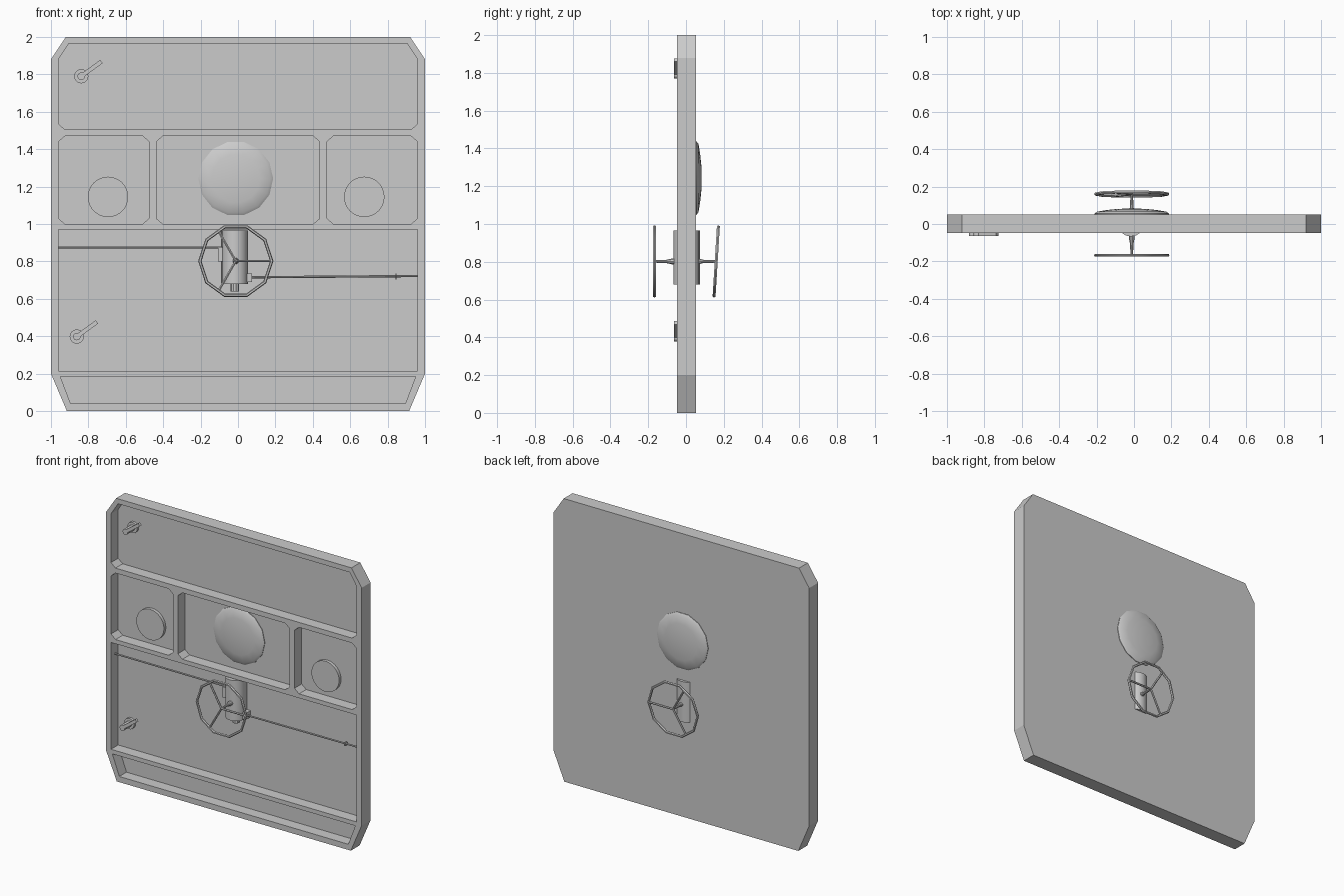
import bpy, bmesh, math
from mathutils import Matrix, Vector

if "Cube" in bpy.data.objects:
    bpy.data.objects.remove(bpy.data.objects["Cube"])

Y0, Y1, FLOOR = -0.047, 0.052, 0.033   # front face, back face, pocket floor


def finish(name, bm, smooth=False):
    bmesh.ops.recalc_face_normals(bm, faces=bm.faces)
    me = bpy.data.meshes.new(name)
    bm.to_mesh(me)
    bm.free()
    ob = bpy.data.objects.new(name, me)
    bpy.context.collection.objects.link(ob)
    if smooth:
        bpy.ops.object.select_all(action='DESELECT')
        ob.select_set(True)
        bpy.context.view_layer.objects.active = ob
        bpy.ops.object.shade_smooth_by_angle(angle=math.radians(35))
    return ob


def prism(bm, pts, y0, y1):
    """Extrude an x-z outline along y."""
    face = bm.faces.new([bm.verts.new((x, y0, z)) for x, z in pts])
    res = bmesh.ops.extrude_face_region(bm, geom=[face])
    verts = [v for v in res['geom'] if isinstance(v, bmesh.types.BMVert)]
    bmesh.ops.translate(bm, verts=verts, vec=(0, y1 - y0, 0))


def chamfered(x0, x1, z0, z1, bottom=(0.035, 0.03), top=(0.035, 0.03)):
    (a, b), (c, d) = bottom, top
    return [(x0 + a, z0), (x1 - a, z0), (x1, z0 + b), (x1, z1 - d),
            (x1 - c, z1), (x0 + c, z1), (x0, z1 - d), (x0, z0 + b)]


def lathe(bm, prof, start, axis, n):
    """Revolve (radius, height) points around an axis from start."""
    m = Matrix.Translation(start) @ Vector(axis).to_track_quat('Z', 'Y').to_matrix().to_4x4()
    rings = []
    for r, h in prof:
        if r == 0:
            rings.append([bm.verts.new(m @ Vector((0, 0, h)))])
        else:
            rings.append([bm.verts.new(m @ Vector((r * math.cos(2 * math.pi * i / n),
                                                   r * math.sin(2 * math.pi * i / n), h)))
                          for i in range(n)])
    for a, b in zip(rings, rings[1:]):
        for i in range(n):
            j = (i + 1) % n
            if len(a) == 1:
                bm.faces.new((a[0], b[i], b[j]))
            elif len(b) == 1:
                bm.faces.new((a[i], a[j], b[0]))
            else:
                bm.faces.new((a[i], a[j], b[j], b[i]))


def rod(bm, p, q, r, n=8, r2=None):
    d = Vector(q) - Vector(p)
    lathe(bm, [(0, 0), (r, 0), (r2 or r, d.length), (0, d.length)], p, d, n)


def box(bm, x0, x1, y0, y1, z0, z1):
    prism(bm, [(x0, z0), (x1, z0), (x1, z1), (x0, z1)], y0, y1)


# Door slab with pockets cut into the front
bm = bmesh.new()
prism(bm, chamfered(-1, 1, 0, 2, (0.085, 0.2), (0.08, 0.12)), Y0, Y1)
door = finish("door_slab", bm)
bm = bmesh.new()
pockets = [
    chamfered(-0.96, 0.96, 1.505, 1.965, top=(0.055, 0.085)),
    chamfered(-0.96, -0.475, 1.0, 1.47),
    chamfered(-0.437, 0.437, 1.0, 1.47),
    chamfered(0.475, 0.96, 1.0, 1.47),
    [(-0.96, 0.215), (0.96, 0.215), (0.96, 0.97), (-0.96, 0.97)],
    [(-0.895, 0.04), (0.895, 0.04), (0.95, 0.185), (-0.95, 0.185)],
]
for p in pockets:
    prism(bm, p, -0.2, FLOOR)
cutter = finish("pocket_cutter", bm)
cutter.hide_render = True
mod = door.modifiers.new("pockets", 'BOOLEAN')
mod.operation, mod.object, mod.solver = 'DIFFERENCE', cutter, 'EXACT'
bpy.context.view_layer.objects.active = door
bpy.ops.object.modifier_apply(modifier=mod.name)
bpy.data.objects.remove(cutter)

# Porthole domes on both sides
for name, y, s in (("front_porthole", FLOOR, -1), ("back_porthole", Y1, 1)):
    bm = bmesh.new()
    lathe(bm, [(0, -0.005), (0.2, -0.005), (0.2, 0.004), (0.185, 0.014), (0.13, 0.023),
               (0.07, 0.029), (0, 0.031)], (-0.012, y, 1.243), (0, s, 0), 14)
    finish(name, bm, True)

# Round side plates
for side, x in (("left", -0.695), ("right", 0.675)):
    bm = bmesh.new()
    rod(bm, (x, FLOOR + 0.005, 1.145), (x, FLOOR - 0.022, 1.145), 0.108, 32)
    finish(side + "_round_plate", bm, True)

# Latch levers: base disc, pivot post, slanted bar
for name, x, z in (("upper_latch", -0.838, 1.79), ("lower_latch", -0.862, 0.398)):
    bm = bmesh.new()
    rod(bm, (x, FLOOR + 0.005, z), (x, 0.015, z), 0.038, 20)
    rod(bm, (x, 0.02, z), (x, -0.063, z), 0.02, 16)
    d = Vector((0.81, 0.59))
    n = Vector((-d.y, d.x)) * 0.011
    a, b = Vector((x, z)) + d * 0.012, Vector((x, z)) + d * 0.133
    prism(bm, [a - n, b - n, b + n, a + n], -0.063, -0.043)
    finish(name, bm, True)

# Lock gearbox: upright drum with bottom nub and side blocks
bm = bmesh.new()
rod(bm, (-0.017, 0.003, 0.68), (-0.017, 0.003, 0.965), 0.07, 16)
rod(bm, (-0.017, 0.003, 0.64), (-0.017, 0.003, 0.685), 0.023, 10)
box(bm, -0.107, -0.06, -0.02, FLOOR + 0.005, 0.8, 0.875)
box(bm, 0.03, 0.075, -0.02, FLOOR + 0.005, 0.69, 0.735)
finish("lock_gearbox", bm, True)

# Lock rods
bm = bmesh.new()
rod(bm, (-0.96, -0.003, 0.875), (-0.06, -0.003, 0.875), 0.006)
finish("left_lock_rod", bm, True)
bm = bmesh.new()
rod(bm, (0.05, -0.003, 0.715), (0.962, -0.003, 0.722), 0.006)
rod(bm, (0.842, -0.003, 0.72), (0.848, -0.003, 0.72), 0.016)
finish("right_lock_rod", bm, True)


# Hand wheels: ten-sided rim, three spokes, collared shaft
def hand_wheel(name, y, base, tilt):
    c = Vector((-0.012, y, 0.802))
    s = 1 if y > 0 else -1
    bm = bmesh.new()
    n, k = 10, 6
    ring = []
    for i in range(n):
        a = 2 * math.pi * i / n
        ring.append([bm.verts.new(((0.192 + 0.009 * math.cos(t)) * math.cos(a),
                                   0.009 * math.sin(t),
                                   (0.192 + 0.009 * math.cos(t)) * math.sin(a)))
                     for t in (2 * math.pi * j / k for j in range(k))])
    for i in range(n):
        p, q = ring[i], ring[(i + 1) % n]
        for j in range(k):
            bm.faces.new((p[j], q[j], q[(j + 1) % k], p[(j + 1) % k]))
    for i in range(3):
        a = 2 * math.pi * i / 3
        rod(bm, (0, 0, 0), (0.188 * math.cos(a), 0, 0.188 * math.sin(a)), 0.007, 6)
    bm.transform(Matrix.Translation(c) @ Matrix.Rotation(tilt, 4, 'X'))
    length = abs(y - base)
    lathe(bm, [(0, 0), (0.016, 0), (0.016, 0.015), (0.009, 0.045), (0.007, length + 0.004),
               (0, length + 0.006)], (c.x, base, c.z), (0, s, 0), 10)
    finish(name, bm, True)


hand_wheel("front_hand_wheel", -0.167, -0.06, 0)
hand_wheel("back_hand_wheel", 0.16, Y1 - 0.003, math.radians(-1) * -3.5 * -1)
